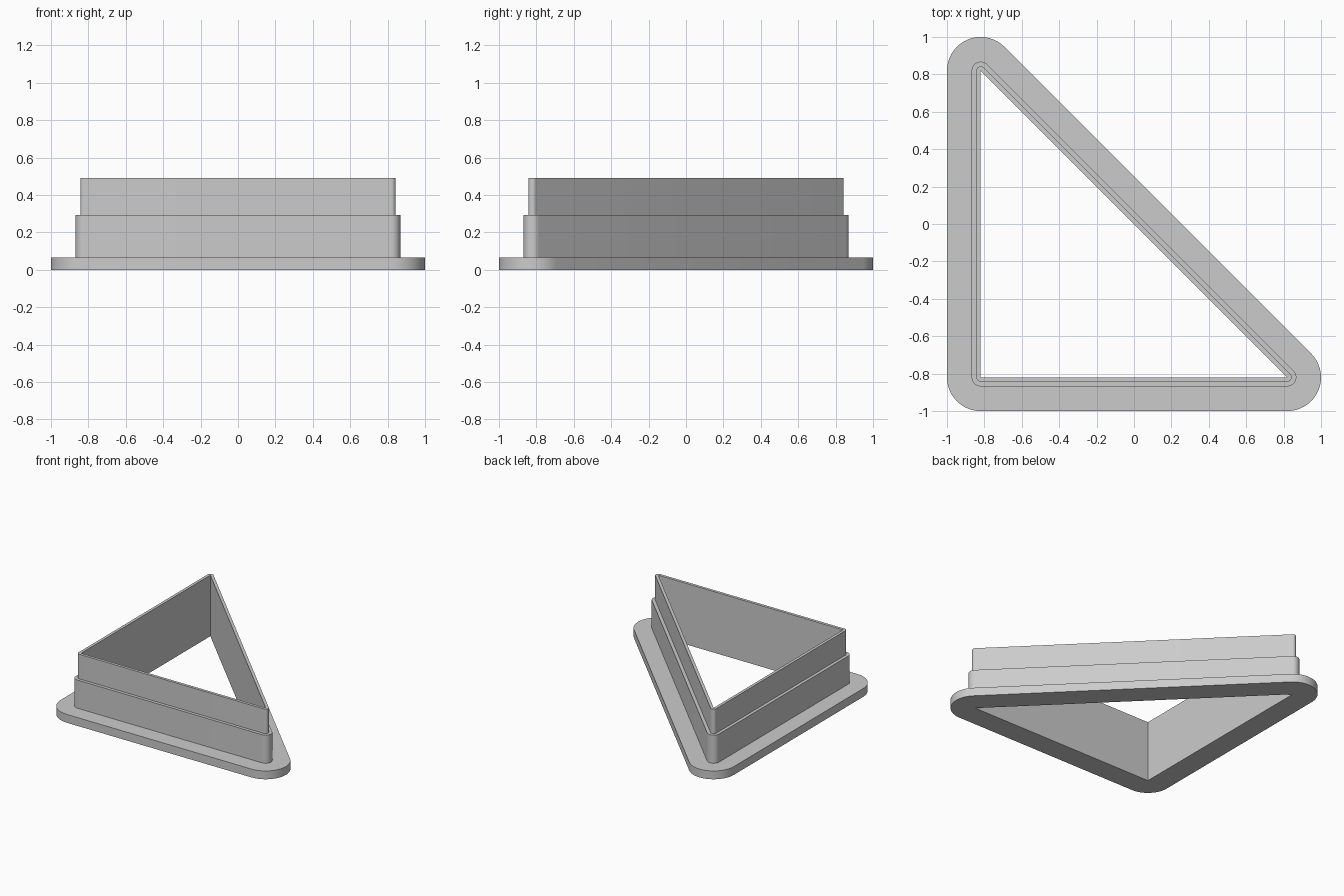
import bpy, bmesh, math
from mathutils import Vector

cube = bpy.data.objects.get("Cube")
if cube:
    bpy.data.objects.remove(cube, do_unlink=True)

# Plain grey plastic
grey = bpy.data.materials.new("grey plastic")
grey.use_nodes = True
colour = (0.6, 0.6, 0.6, 1)
grey.diffuse_color = colour
grey.node_tree.nodes["Principled BSDF"].inputs["Base Color"].default_value = colour

# Inner triangle corners, each with its start and end angle for the rounding
R = 0.82
CORNERS = [((-R, -R), 180, 270), ((R, -R), 270, 405), ((-R, R), 45, 180)]
STEPS = 18

# Wall section: outward offset from the inner triangle, and height
FLANGE, WALL, BLADE = 0.18, 0.048, 0.023
FLANGE_TOP, WALL_TOP, BLADE_TOP = 0.067, 0.293, 0.49
SECTION = [(0, 0), (FLANGE, 0), (FLANGE, FLANGE_TOP), (WALL, FLANGE_TOP),
           (WALL, WALL_TOP), (BLADE, WALL_TOP), (BLADE, BLADE_TOP), (0, BLADE_TOP)]


def ring(bm, offset, z):
    """Triangle outline pushed outward with rounded corners."""
    verts = []
    for (x, y), start, end in CORNERS:
        for i in range(STEPS + 1):
            a = math.radians(start + (end - start) * i / STEPS)
            verts.append(bm.verts.new(Vector((x + offset * math.cos(a),
                                              y + offset * math.sin(a), z))))
    return verts


# Sweep the stepped section round the triangle
bm = bmesh.new()
rings = [ring(bm, o, z) for o, z in SECTION]
for k, lower in enumerate(rings):
    upper = rings[(k + 1) % len(rings)]
    for i in range(len(lower)):
        j = (i + 1) % len(lower)
        bm.faces.new((lower[i], lower[j], upper[j], upper[i]))

# Collapse the sharp inner corners
bmesh.ops.remove_doubles(bm, verts=bm.verts, dist=0.0001)
bmesh.ops.recalc_face_normals(bm, faces=bm.faces)
mesh = bpy.data.meshes.new("triangle_cutter")
bm.to_mesh(mesh)
bm.free()
mesh.materials.append(grey)

cutter = bpy.data.objects.new("triangle_cutter", mesh)
bpy.context.collection.objects.link(cutter)
bpy.ops.object.select_all(action="DESELECT")
cutter.select_set(True)
bpy.context.view_layer.objects.active = cutter
bpy.ops.object.shade_smooth_by_angle(angle=math.radians(30))
